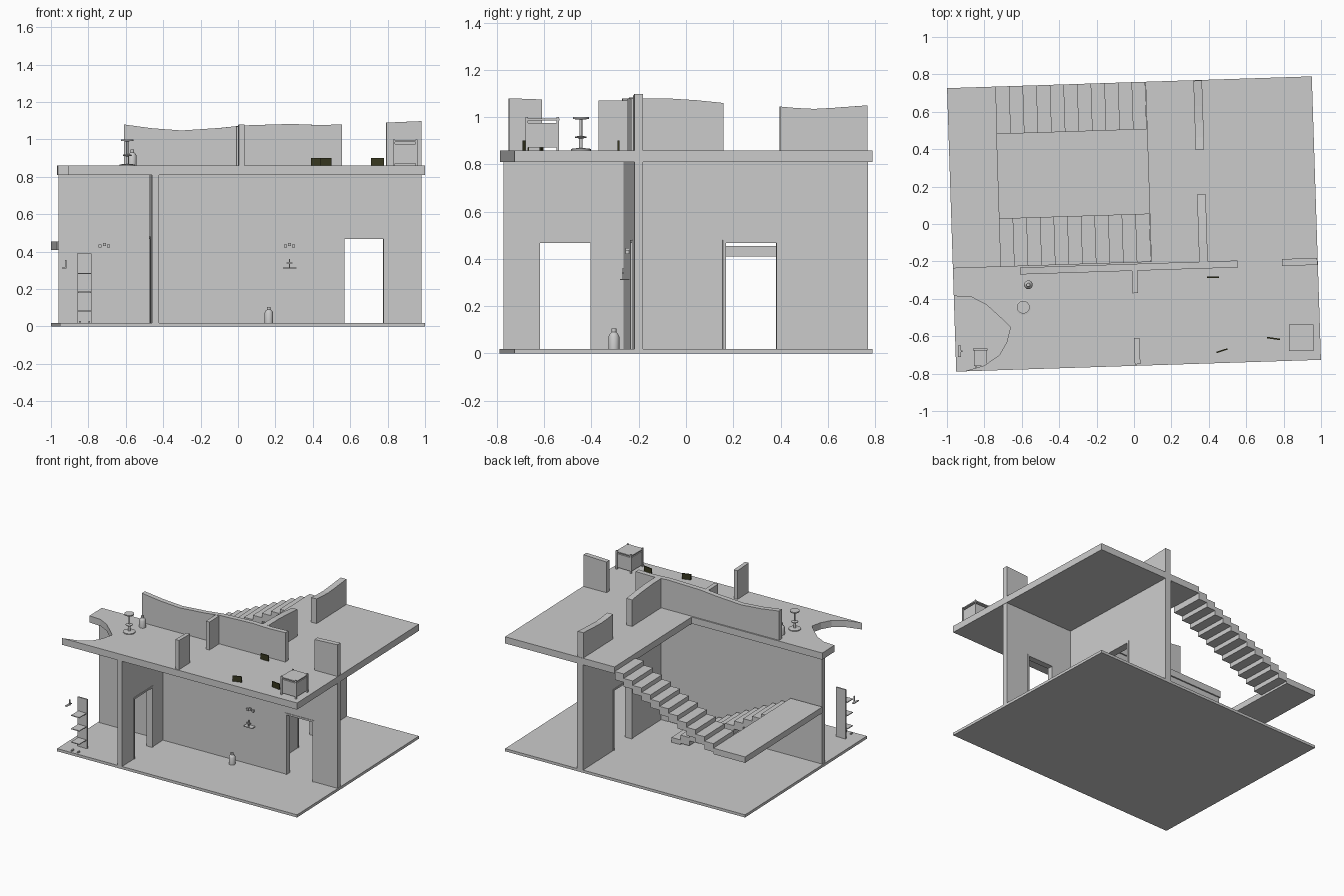
import bpy, bmesh, math
from mathutils import Matrix

if "Cube" in bpy.data.objects:
    bpy.data.objects.remove(bpy.data.objects["Cube"])


def material(name, rgb):
    m = bpy.data.materials.new(name)
    m.use_nodes = True
    m.diffuse_color = (*rgb, 1)
    m.node_tree.nodes["Principled BSDF"].inputs["Base Color"].default_value = (*rgb, 1)
    return m


GREY = material("plain grey", (0.6, 0.6, 0.6))
DARK = material("dark olive", (0.04, 0.04, 0.015))
TURN = Matrix.Rotation(math.radians(1.85), 4, "Z")   # the building sits slightly turned


def finish(name, bm, mat=GREY, turned=True):
    bmesh.ops.recalc_face_normals(bm, faces=bm.faces)
    if turned:
        bm.transform(TURN)
    me = bpy.data.meshes.new(name)
    bm.to_mesh(me)
    bm.free()
    me.materials.append(mat)
    ob = bpy.data.objects.new(name, me)
    bpy.context.collection.objects.link(ob)
    return ob


def prism(name, pts, axis, lo, hi, mat=GREY, turned=True):
    """Extrude a 2D outline along an axis."""
    place = {"x": lambda a, b, c: (c, a, b),
             "y": lambda a, b, c: (a, c, b),
             "z": lambda a, b, c: (a, b, c)}[axis]
    bm = bmesh.new()
    face = bm.faces.new([bm.verts.new(place(a, b, lo)) for a, b in pts])
    new = bmesh.ops.extrude_face_region(bm, geom=[face])["geom"]
    bmesh.ops.translate(bm, verts=[v for v in new if isinstance(v, bmesh.types.BMVert)],
                        vec=place(0, 0, hi - lo))
    return finish(name, bm, mat, turned)


def box(name, x0, x1, y0, y1, z0, z1, mat=GREY, turned=False):
    return prism(name, [(x0, y0), (x1, y0), (x1, y1), (x0, y1)], "z", z0, z1, mat, turned)


def lathe(name, x, y, z, profile, n=20):
    """Spin a (radius, height) profile about a vertical axis."""
    bm = bmesh.new()
    vs = [bm.verts.new((x + r, y, z + h)) for r, h in profile]
    edges = [bm.edges.new(p) for p in zip(vs, vs[1:])]
    bmesh.ops.spin(bm, geom=vs + edges, cent=(x, y, 0), axis=(0, 0, 1),
                   angle=math.tau, steps=n, use_duplicate=False)
    bmesh.ops.remove_doubles(bm, verts=bm.verts, dist=0.0002)
    ob = finish(name, bm, turned=False)
    bpy.ops.object.select_all(action="DESELECT")
    ob.select_set(True)
    bpy.context.view_layer.objects.active = ob
    bpy.ops.object.shade_smooth_by_angle(angle=math.radians(35))


W, D = 0.9755, 0.758
FLOOR, CEIL, DECK, LAND = 0.02, 0.81, 0.86, 0.455
WALL = (-0.25, -0.213)
DOOR = 0.48

# Floors, the upper one open over the stairs and curved at one corner
box("ground_floor", -W, W, -D, D, 0, FLOOR, turned=True)
curve = [(-W, -.354), (-.882, -.362), (-.804, -.405), (-.736, -.47), (-.678, -.529),
         (-.70, -.608), (-.742, -.677), (-.824, -.73), (-.935, -D)]
prism("upper_floor", curve + [(W, -D), (W, D), (.086, D), (.086, -.203), (-W, -.203)],
      "z", CEIL, DECK)


# Ground floor walls with doorways and their frames
def door_wall(name, axis, a0, a1, d0, d1, lo, hi):
    prism(name, [(a0, FLOOR), (d0, FLOOR), (d0, DOOR), (d1, DOOR), (d1, FLOOR),
                 (a1, FLOOR), (a1, CEIL), (a0, CEIL)], axis, lo, hi)
    t = 0.013
    prism(name + "_frame", [(d0, FLOOR), (d0 + t, FLOOR), (d0 + t, DOOR - t), (d1 - t, DOOR - t),
                            (d1 - t, FLOOR), (d1, FLOOR), (d1, DOOR), (d0, DOOR)],
          axis, lo - 0.004, hi + 0.004)


door_wall("main_wall", "y", -.967, .973, .548, .783, *WALL)
door_wall("front_room_wall", "x", -D, WALL[0], -.616, -.376, -.485, -.447)
door_wall("rear_room_wall", "x", WALL[1], D, .143, .383, .342, .39)


# Upper walls with uneven tops
def low_wall(name, axis, top, lo, hi):
    prism(name, [(top[0][0], DECK)] + top + [(top[-1][0], DECK)], axis, lo, hi)


low_wall("upper_main_wall", "y", [(-.618, 1.08), (-.47, 1.06), (-.31, 1.048), (-.1, 1.062),
                                  (.02, 1.075), (.28, 1.083), (.42, 1.077), (.548, 1.08)], *WALL)
low_wall("upper_end_wall", "y", [(.785, 1.09), (.973, 1.098)], *WALL)
low_wall("upper_front_wall", "x", [(-.75, 1.08), (-.61, 1.075)], -.02, .01)
low_wall("upper_front_stub", "x", [(-.37, 1.07), (WALL[0], 1.07)], -.02, .01)
low_wall("upper_rear_wall", "x", [(WALL[1], 1.08), (-.1, 1.08), (.03, 1.072), (.147, 1.06)], .342, .388)
low_wall("upper_back_wall", "x", [(.385, 1.045), (.45, 1.039), (.53, 1.035), (.62, 1.04), (.755, 1.05)],
         .342, .388)

# Stairs: two sawtooth flights and a half landing
box("landing", -W, -.718, -.203, D, .41, LAND, turned=True)


def flight(name, z_start, z_end, y0, y1, steps=11, x0=-.718, x1=.084):
    run, rise = (x1 - x0) / steps, (z_end - z_start) / (steps + 1)
    top = []
    for i in range(steps):
        z = z_start + rise * (i + 1)
        top += [(x0 + run * i, z), (x0 + run * (i + 1), z)]
    under = [(x, max(z - 0.062, 0.01)) for x, z in reversed(top)]
    prism(name, top + under, "y", y0, y1)


flight("upper_flight", LAND, DECK, .504, D)
flight("lower_flight", LAND, FLOOR, -.203, .053)

# Cabinet on the deck
cx, cy = .895, -.608
box("cabinet_body", cx - .06, cx + .06, cy - .065, cy + .065, DECK + .012, .975)
box("cabinet_top", cx - .066, cx + .066, cy - .072, cy + .072, .986, .994)
for sx in (-1, 1):
    for sy in (-1, 1):
        x, y = cx + sx * .06, cy + sy * .066
        box("cabinet_post", x - .005, x + .005, y - .005, y + .005, DECK, 1.0)

# Small dark panels standing on the deck
for x0, x1, y0, y1 in ((.39, .455, -.285, -.285), (.44, .5, -.687, -.668), (.71, .78, -.607, -.617)):
    t = .004
    prism("dark_panel", [(x0, y0 - t), (x1, y1 - t), (x1, y1 + t), (x0, y0 + t)],
          "z", DECK, .902, DARK, False)

# Round table and bottles
lathe("round_table", -.592, -.445, DECK,
      [(0, 0), (.042, 0), (.042, .006), (.008, .01), (.008, .05), (.024, .053), (.024, .058),
       (.006, .061), (.006, .13), (.034, .132), (.034, .14), (0, .14)], 24)
for x, y, z in ((-.565, -.325, DECK), (.165, -.305, FLOOR)):
    lathe("bottle", x, y, z, [(0, 0), (.023, 0), (.023, .052), (.017, .064), (.01, .07),
                              (.01, .085), (0, .085)])

# Shelf stand under the curved opening
box("shelf_back", -.86, -.782, -.675, -.665, FLOOR, .39)
for z in (.08, .18, .28):
    box("shelf_board", -.855, -.787, -.76, -.675, z, z + .006)
for x in (-.85, -.80):
    box("shelf_foot", x, x + .01, -.77, -.745, FLOOR, .03)
box("hook_plate", -.94, -.925, -.71, -.65, .31, .316)
box("hook_stem", -.925, -.918, -.684, -.676, .31, .355)

# Pegs and a small ledge on the main wall
for cx, y in ((-.715, -.273), (.275, -.241)):
    for dx, dz in ((-.022, 0), (0, .008), (.022, 0)):
        x, z = cx + dx, .43 + dz
        box("wall_peg", x - .008, x + .008, y - .014, y, z - .008, z + .008)
box("wall_ledge", .24, .312, -.28, -.241, .31, .315)
box("ledge_cross_bar", .258, .292, -.27, -.262, .336, .342)
box("ledge_cross_post", .272, .278, -.27, -.262, .315, .36)
